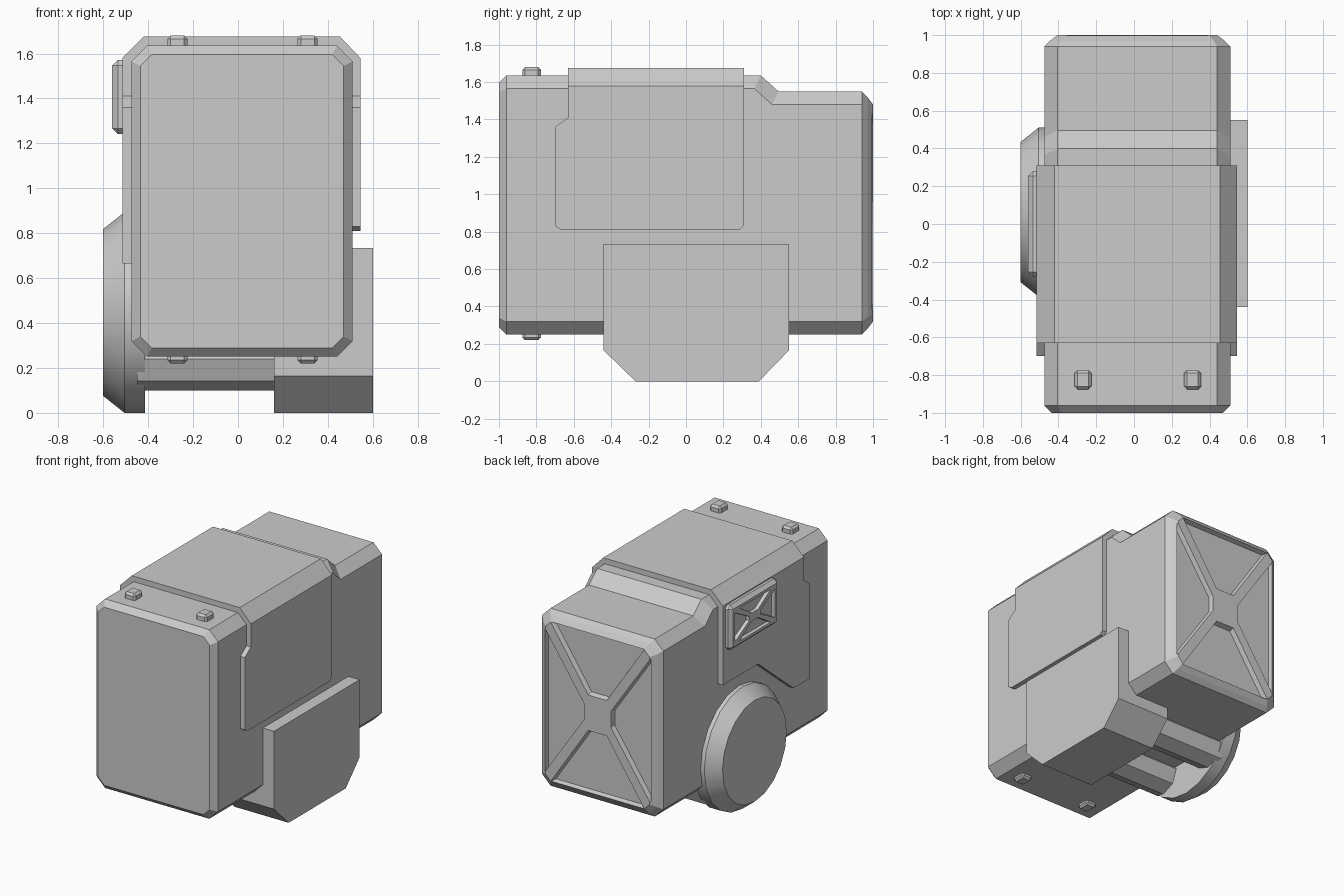
import bpy, bmesh, math
from mathutils import Vector

if "Cube" in bpy.data.objects:
    bpy.data.objects.remove(bpy.data.objects["Cube"])

grey = bpy.data.materials.new("plain_grey")
grey.use_nodes = True
grey.diffuse_color = (0.6, 0.6, 0.6, 1)
for node in grey.node_tree.nodes:
    if node.type == 'BSDF_PRINCIPLED':
        node.inputs["Base Color"].default_value = (0.6, 0.6, 0.6, 1)

CX = 0.0175  # centre of the body across x


def finish(name, bm):
    bmesh.ops.recalc_face_normals(bm, faces=bm.faces)
    mesh = bpy.data.meshes.new(name)
    bm.to_mesh(mesh)
    bm.free()
    mesh.materials.append(grey)
    obj = bpy.data.objects.new(name, mesh)
    bpy.context.collection.objects.link(obj)
    return obj


def loft(bm, rings):
    """Skin a list of equal-length point rings and cap both ends."""
    rows = [[bm.verts.new(p) for p in ring] for ring in rings]
    n = len(rows[0])
    for a, b in zip(rows, rows[1:]):
        for i in range(n):
            j = (i + 1) % n
            bm.faces.new((a[i], a[j], b[j], b[i]))
    bm.faces.new(rows[0])
    bm.faces.new(rows[-1])


def prism_x(name, profile, x0, x1):
    bm = bmesh.new()
    loft(bm, [[(x, y, z) for y, z in profile] for x in (x0, x1)])
    return finish(name, bm)


def prism_y(name, profile, y0, y1):
    bm = bmesh.new()
    loft(bm, [[(x, y, z) for x, z in profile] for y in (y0, y1)])
    return finish(name, bm)


def bevel_box(name, centre, size, width):
    bm = bmesh.new()
    bmesh.ops.create_cube(bm, size=1)
    for v in bm.verts:
        v.co = Vector(centre) + Vector(c * s for c, s in zip(v.co, size))
    bmesh.ops.bevel(bm, geom=bm.edges[:], offset=width, segments=1, affect='EDGES')
    return finish(name, bm)


def cut_cross(obj, place, top, side, depth, slope):
    """Sink four trapezoids into a face, leaving a raised X.
    top and side hold (inner u, inner v, outer u, outer v)."""
    bm = bmesh.new()
    iu, iv, ou, ov = top
    upper = [(-iu, iv), (iu, iv), (ou, ov), (-ou, ov)]
    iu, iv, ou, ov = side
    right = [(iu, -iv), (iu, iv), (ou, ov), (ou, -ov)]
    for shape in (upper, right):
        for sign in (1, -1):
            mid = sum((Vector(p) for p in shape), Vector((0, 0))) / 4
            rings = []
            for d, k in ((-0.02, 1.0), (0, 1.0), (depth, slope)):
                ring = [mid + (Vector(p) - mid) * k for p in shape]
                rings.append([place(u * sign, v * sign, d) for u, v in ring])
            loft(bm, rings)
    cutter = finish("recess_cutter", bm)
    cutter.hide_render = True
    mod = obj.modifiers.new("recesses", 'BOOLEAN')
    mod.operation = 'DIFFERENCE'
    mod.solver = 'EXACT'
    mod.object = cutter
    bpy.context.view_layer.objects.active = obj
    bpy.ops.object.modifier_apply(modifier=mod.name)
    bpy.data.objects.remove(cutter)


# Main body: chamfered octagon sections along y
def section(y, inset, top, c, lag=0):
    x0, x1 = -0.475 + inset, 0.51 - inset
    z0, z1 = 0.25 + inset, top - inset
    pts = [(x0 + c, z0), (x1 - c, z0), (x1, z0 + c), (x1, z1 - c),
           (x1 - c, z1), (x0 + c, z1), (x0, z1 - c), (x0, z0 + c)]
    return [(x, y if z == z1 else y - lag, z) for x, z in pts]


bm = bmesh.new()
loft(bm, [section(-1, 0.04, 1.635, 0.05), section(-0.96, 0, 1.635, 0.07),
          section(0.4, 0, 1.635, 0.07, 0.035), section(0.495, 0, 1.55, 0.07, 0.035),
          section(0.94, 0, 1.55, 0.07), section(0.97, 0.03, 1.55, 0.06),
          section(1.0, 0.07, 1.55, 0.04)])
body = finish("body", bm)
cut_cross(body, lambda u, v, d: (CX + u, 1 - d, 0.9 + v),
          (0.075, 0.13, 0.38, 0.585), (0.11, 0.06, 0.43, 0.53), 0.035, 0.95)

# Upper cover: roof plus a plate on each side
prism_y("cover_roof", [(-0.515, 1.58), (-0.42, 1.675), (0.455, 1.675), (0.545, 1.58)],
        -0.63, 0.31)
front_edge = [(0.31, 1.58), (-0.63, 1.58), (-0.63, 1.41), (-0.7, 1.36)]
prism_x("cover_left_plate",
        front_edge + [(-0.7, 0.83), (-0.67, 0.81), (0.285, 0.81), (0.31, 0.835)],
        0.4, 0.545)
prism_x("cover_right_plate",
        front_edge + [(-0.7, 0.665), (-0.51, 0.665), (-0.1, 1.0), (0.31, 1.0)],
        -0.515, -0.4)

# Small vent with a raised cross on the right plate
vent = bevel_box("side_vent", (-0.505, 0, 1.407), (0.11, 0.56, 0.33), 0.025)
cut_cross(vent, lambda u, v, d: (-0.56 + d, u, 1.407 + v),
          (0.035, 0.03, 0.18, 0.12), (0.065, 0.015, 0.23, 0.105), 0.025, 0.95)

# Left foot block
prism_x("foot_block", [(-0.44, 0.165), (-0.27, 0), (0.39, 0), (0.55, 0.165),
                       (0.55, 0.735), (-0.44, 0.735)], 0.16, 0.6)


# Round parts lying along x
def turned(name, y, z, sides, steps):
    bm = bmesh.new()
    rings = []
    for x, r in steps:
        angles = [math.tau * i / sides for i in range(sides)]
        rings.append([(x, y + r * math.sin(a), z + r * math.cos(a)) for a in angles])
    loft(bm, rings)
    return finish(name, bm)


wheel = turned("right_wheel", 0.063, 0.447, 20,
               [(-0.415, 0.447), (-0.505, 0.447), (-0.6, 0.372)])
bpy.ops.object.select_all(action='DESELECT')
wheel.select_set(True)
bpy.context.view_layer.objects.active = wheel
bpy.ops.object.shade_smooth_by_angle(angle=math.radians(25))

for label, y in (("front", -0.18), ("back", 0.3)):
    turned(label + "_axle", y, 0.24, 8, [(-0.45, 0.14), (0.2, 0.14)])

# Studs above and below the front end
for side, x in (("right", -0.27), ("left", 0.31)):
    for level, z in (("top", 1.64), ("bottom", 0.26)):
        bevel_box(f"{level}_{side}_stud", (x, -0.825, z), (0.09, 0.1, 0.08), 0.015)
